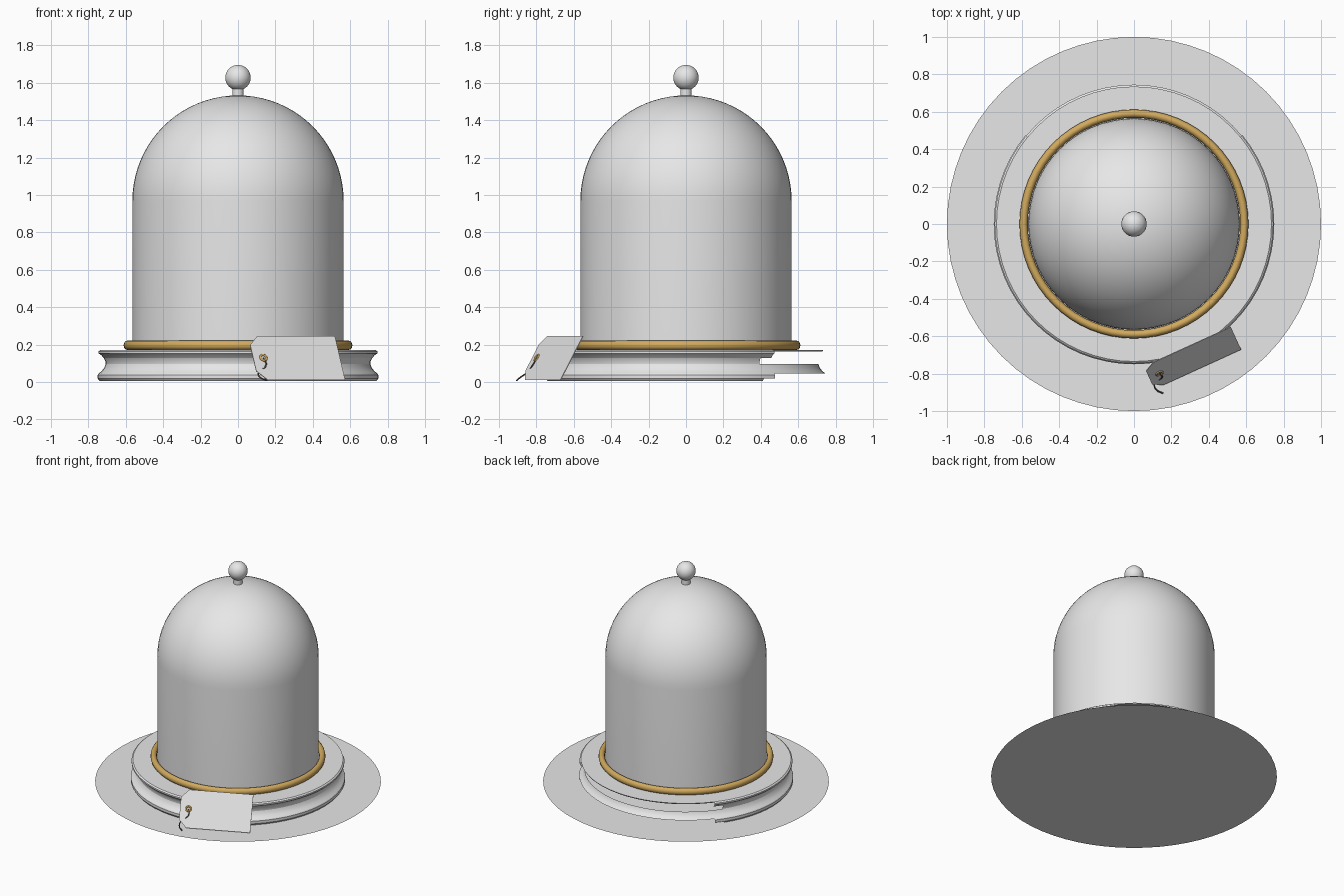
import bpy, bmesh
from math import pi, sin, cos
from mathutils import Vector

if "Cube" in bpy.data.objects:
    bpy.data.objects.remove(bpy.data.objects["Cube"])


def material(name, rgb):
    m = bpy.data.materials.new(name)
    m.use_nodes = True
    m.diffuse_color = (*rgb, 1)
    m.node_tree.nodes["Principled BSDF"].inputs["Base Color"].default_value = (*rgb, 1)
    return m


GREY = material("pale_grey", (0.8, 0.8, 0.8))
GOLD = material("brass", (0.64, 0.4, 0.11))
DARK = material("dark_cord", (0.1, 0.09, 0.08))
SEG = 64


def finish(name, bm, mat, angle=35):
    mesh = bpy.data.meshes.new(name)
    bm.to_mesh(mesh)
    bm.free()
    mesh.materials.append(mat)
    ob = bpy.data.objects.new(name, mesh)
    bpy.context.collection.objects.link(ob)
    bpy.ops.object.select_all(action='DESELECT')
    ob.select_set(True)
    bpy.context.view_layer.objects.active = ob
    bpy.ops.object.shade_smooth_by_angle(angle=angle * pi / 180)
    return ob


def lathe(name, profile, mat, first=0, last=SEG, angle=35):
    """Turn an (r, z) profile, listed bottom to top, from step first to step last."""
    bm = bmesh.new()
    rows = []
    for i in range(first, last + 1):
        a = 2 * pi * i / SEG
        rows.append([bm.verts.new((r * cos(a), r * sin(a), z)) for r, z in profile])
    for p, q in zip(rows, rows[1:]):
        for j in range(len(profile) - 1):
            bm.faces.new((p[j], q[j], q[j + 1], p[j + 1]))
    bmesh.ops.remove_doubles(bm, verts=bm.verts, dist=0.0001)
    return finish(name, bm, mat, angle)


# Ground disc
bm = bmesh.new()
bmesh.ops.create_circle(bm, cap_ends=True, segments=SEG, radius=1)
finish("ground_disc", bm, GREY)

# Plinth: moulding strips, most of them open at the back
lathe("plinth_foot", [(0.74, 0.005), (0.75, 0.018)], GREY, 26, 70)
lathe("plinth_foot_band", [(0.75, 0.018), (0.75, 0.038), (0.745, 0.045)], GREY, 25, 71)
lathe("plinth_lower_cove", [(0.745, 0.045), (0.727, 0.06), (0.714, 0.078), (0.708, 0.095)], GREY)
lathe("plinth_waist", [(0.708, 0.095), (0.709, 0.11), (0.717, 0.127)], GREY, 26, 70)
lathe("plinth_upper_cove", [(0.717, 0.127), (0.73, 0.142), (0.745, 0.153)], GREY, 25, 71)
lathe("plinth_lip", [(0.745, 0.153), (0.745, 0.164), (0.735, 0.172)], GREY, 25, 71)
lathe("plinth_top", [(0.73, 0.164), (0.735, 0.172), (0, 0.172)], GREY)

# Brass ring round the foot of the dome
ring = [(0.59 + 0.022 * cos(t * pi / 6), 0.196 + 0.025 * sin(t * pi / 6)) for t in range(13)]
lathe("brass_ring", ring, GOLD, angle=60)

# Dome: straight wall and half sphere
R, SPRING = 0.565, 0.967
arc = [(R * cos(t * pi / 40), SPRING + R * sin(t * pi / 40)) for t in range(21)]
lathe("dome", [(R, 0.172)] + arc, GREY)

# Knob
lathe("knob_neck", [(0.03, 1.52), (0.03, 1.575)], GREY)
bm = bmesh.new()
bmesh.ops.create_uvsphere(bm, u_segments=32, v_segments=16, radius=0.068)
bmesh.ops.translate(bm, verts=bm.verts, vec=(0, 0, 1.627))
finish("knob", bm, GREY)

# Leaning tag with two clipped corners
ALONG = Vector((0.91, 0.415, 0)).normalized()
DOWN = Vector((0.055, -0.12, -0.235)).normalized()
OUT = DOWN.cross(ALONG).normalized()
CORNER = Vector((0.107, -0.735, 0.245)) - ALONG * 0.06
LENGTH, WIDTH, CLIP = 0.51, 0.27, 0.055


def on_tag(s, t, lift=0):
    return CORNER + ALONG * s + DOWN * t + OUT * lift


outline = [(CLIP, 0), (0, CLIP), (0, WIDTH - CLIP), (CLIP, WIDTH), (LENGTH, WIDTH), (LENGTH, 0)]
bm = bmesh.new()
face = bm.faces.new([bm.verts.new(on_tag(s, t)) for s, t in outline])
back = bmesh.ops.extrude_face_region(bm, geom=[face])
bmesh.ops.translate(bm, vec=OUT * 0.004, verts=[v for v in back["geom"] if isinstance(v, bmesh.types.BMVert)])
bmesh.ops.recalc_face_normals(bm, faces=bm.faces)
finish("tag", bm, GREY)


# Tubes for the eyelet and cord
def tube(name, points, radius, mat, closed=False):
    curve = bpy.data.curves.new(name, 'CURVE')
    curve.dimensions = '3D'
    curve.bevel_depth = radius
    curve.bevel_resolution = 2
    curve.use_fill_caps = True
    curve.resolution_u = 6
    spline = curve.splines.new('BEZIER')
    spline.bezier_points.add(len(points) - 1)
    for bp, co in zip(spline.bezier_points, points):
        bp.co = co
        bp.handle_left_type = bp.handle_right_type = 'AUTO'
    spline.use_cyclic_u = closed
    curve.materials.append(mat)
    ob = bpy.data.objects.new(name, curve)
    bpy.context.collection.objects.link(ob)


HOLE_S, HOLE_T = 0.06, WIDTH / 2
tube("eyelet", [on_tag(HOLE_S + 0.017 * cos(k * pi / 4), HOLE_T + 0.017 * sin(k * pi / 4), 0.004)
                for k in range(8)], 0.006, GOLD, True)
tube("cord", [on_tag(HOLE_S, HOLE_T, 0.003), (0.15, -0.82, 0.09), (0.11, -0.85, 0.05),
              (0.118, -0.885, 0.025), (0.155, -0.905, 0.008)], 0.004, DARK)
